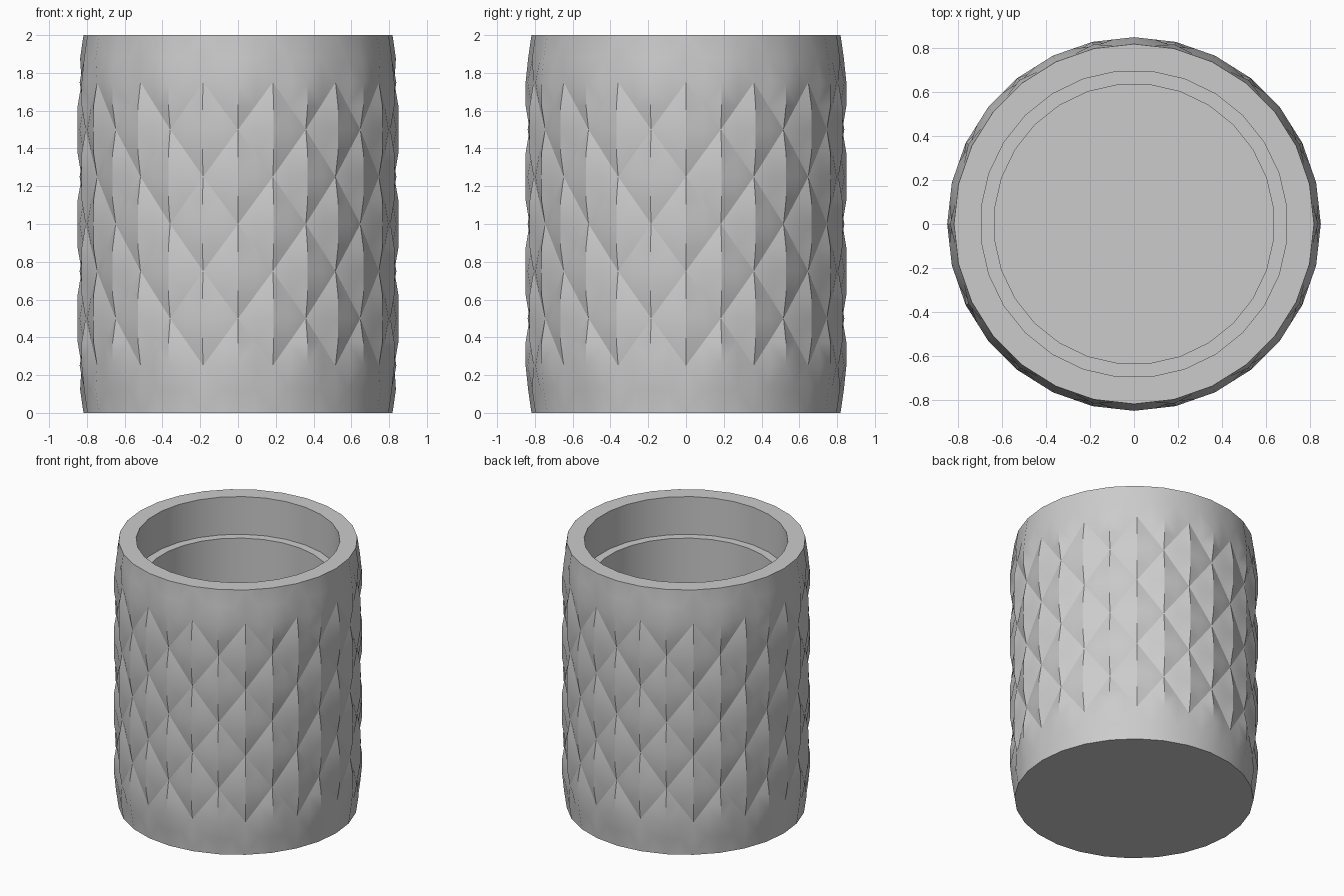
import bpy, bmesh, math

cube = bpy.data.objects.get("Cube")
if cube:
    bpy.data.objects.remove(cube, do_unlink=True)

HEIGHT = 2.0
COLS, ROWS = 56, 16          # four columns and four rows per diamond
RIM_R, VALLEY_R, BULGE_R = 0.818, 0.828, 0.849
INNER_SIDES = 28

grey = bpy.data.materials.new("light_grey")
grey.use_nodes = True
colour = (0.6, 0.6, 0.6, 1)
grey.diffuse_color = colour
grey.node_tree.nodes["Principled BSDF"].inputs["Base Color"].default_value = colour


def ring(bm, radius, z, sides, offset=0.0):
    """Ring of vertices; radius is a function of the column index."""
    verts = []
    for i in range(sides):
        a = math.tau * (i + offset) / sides
        verts.append(bm.verts.new((radius(i) * math.cos(a), radius(i) * math.sin(a), z)))
    return verts


def quilt_radius(i, j):
    """Raised diamonds separated by diagonal valleys, on a faceted drum."""
    on_valley = (i + j) % 4 == 2 or (i - j) % 4 == 2
    if j in (0, ROWS):
        r = RIM_R
    elif j in (1, ROWS - 1):
        r = VALLEY_R - 0.004 if on_valley else 0.836
    else:
        r = VALLEY_R if on_valley else BULGE_R
    chord = math.cos(math.tau / COLS) if i % 2 else 1.0
    return r * chord


bm = bmesh.new()

# Quilted outer wall, split along the diamond edges
rows = [ring(bm, lambda i, j=j: quilt_radius(i, j), HEIGHT * j / ROWS, COLS)
        for j in range(ROWS + 1)]
for j in range(ROWS):
    for i in range(COLS):
        n = (i + 1) % COLS
        a, b, c, d = rows[j][i], rows[j][n], rows[j + 1][n], rows[j + 1][i]
        # valleys run through lattice points whose sum or difference is 2 mod 4
        rising = (i - j) % 4 == 2 or (i - j) % 4 == 0 and (i + j) % 4 == 0
        falling = (i + 1 + j) % 4 == 2
        if not falling and not rising:
            falling = (i + 1 + j) % 4 == 0
        if falling:
            bm.faces.new((a, b, d))
            bm.faces.new((b, c, d))
        else:
            bm.faces.new((a, b, c))
            bm.faces.new((a, c, d))

# Base
bm.faces.new(list(reversed(rows[0])))

# Stepped inside: mouth, ledge, bore and floor
inner = [ring(bm, lambda i, r=r: r, z, INNER_SIDES, 0.5)
         for r, z in ((0.698, HEIGHT), (0.698, 1.715), (0.637, 1.715), (0.637, 0.15))]
for upper, lower in zip(inner, inner[1:]):
    for i in range(INNER_SIDES):
        n = (i + 1) % INNER_SIDES
        bm.faces.new((upper[n], upper[i], lower[i], lower[n]))
bm.faces.new(inner[-1])

# Flat rim between the outer wall and the mouth
for k in range(INNER_SIDES):
    n = (k + 1) % INNER_SIDES
    o = [rows[-1][(2 * k + s) % COLS] for s in (1, 2, 3)]
    bm.faces.new((inner[0][k], o[0], o[1]))
    bm.faces.new((inner[0][k], o[1], inner[0][n]))
    bm.faces.new((inner[0][n], o[1], o[2]))

bmesh.ops.recalc_face_normals(bm, faces=bm.faces[:])
mesh = bpy.data.meshes.new("quilted_jar")
bm.to_mesh(mesh)
bm.free()
mesh.materials.append(grey)

jar = bpy.data.objects.new("quilted_jar", mesh)
bpy.context.collection.objects.link(jar)
bpy.ops.object.select_all(action='DESELECT')
jar.select_set(True)
bpy.context.view_layer.objects.active = jar
bpy.ops.object.shade_smooth_by_angle(angle=math.radians(30))
